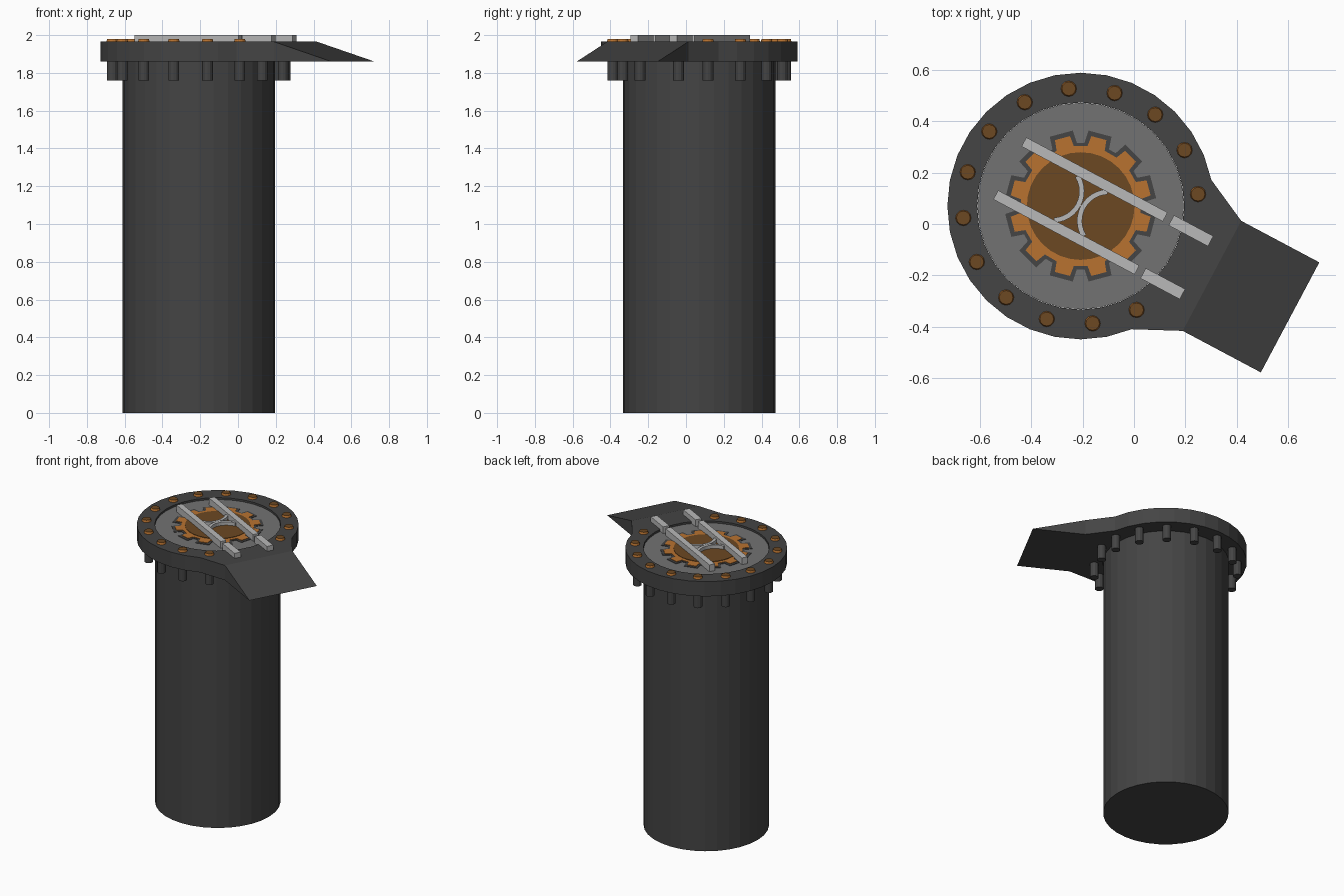
import bpy, bmesh, math
from mathutils import Matrix, Vector

if "Cube" in bpy.data.objects:
    bpy.data.objects.remove(bpy.data.objects["Cube"])

CX, CY = -0.208, 0.07            # axis of the column
AIM = math.radians(-28)          # direction the ramp points
TOP, UNDER, DISC = 1.965, 1.86, 1.952
LOCAL = Matrix.Translation((CX, CY, 0)) @ Matrix.Rotation(AIM, 4, 'Z')


def material(name, rgb):
    m = bpy.data.materials.new(name)
    m.diffuse_color = (*rgb, 1)
    m.use_nodes = True
    m.node_tree.nodes["Principled BSDF"].inputs["Base Color"].default_value = m.diffuse_color
    return m


DARK = material("dark_metal", (0.058, 0.058, 0.058))
GREY = material("grey_plate", (0.17, 0.17, 0.17))
LIGHT = material("light_steel", (0.48, 0.48, 0.48))
ORANGE = material("orange", (0.48, 0.17, 0.03))
BROWN = material("brown", (0.15, 0.065, 0.016))


def finish(bm, name, side, top=None):
    """Make the object; faces that look straight up may get a second colour."""
    bmesh.ops.recalc_face_normals(bm, faces=bm.faces[:])
    if top:
        for f in bm.faces:
            f.material_index = int(f.normal.z > 0.99)
    me = bpy.data.meshes.new(name)
    bm.to_mesh(me)
    bm.free()
    for m in (side, top):
        if m:
            me.materials.append(m)
    ob = bpy.data.objects.new(name, me)
    bpy.context.collection.objects.link(ob)
    return ob


def polar(r, a):
    return (CX + r * math.cos(a), CY + r * math.sin(a))


def prism(name, pts, z0, z1, side, top=None):
    bm = bmesh.new()
    lo = [bm.verts.new((x, y, z0)) for x, y in pts]
    hi = [bm.verts.new((x, y, z1)) for x, y in pts]
    bm.faces.new(lo)
    bm.faces.new(hi)
    for i in range(len(pts)):
        j = (i + 1) % len(pts)
        bm.faces.new((lo[i], lo[j], hi[j], hi[i]))
    return finish(bm, name, side, top)


def circle(r, n):
    return [polar(r, 2 * math.pi * i / n) for i in range(n)]


def pins(name, angles, r0, r1, z0, z1, side, top=None):
    bm = bmesh.new()
    for a in angles:
        x, y = polar(0.46, math.radians(a))
        bmesh.ops.create_cone(bm, cap_ends=True, segments=12, radius1=r0, radius2=r1, depth=z1 - z0,
                              matrix=Matrix.Translation((x, y, (z0 + z1) / 2)))
    return finish(bm, name, side, top)


def local(u, v):
    p = LOCAL @ Vector((u, v, 0))
    return (p.x, p.y)


def bar(name, u0, u1, v, w, z0, z1):
    h = w / 2
    prism(name, [local(u0, v - h), local(u1, v - h), local(u1, v + h), local(u0, v + h)], z0, z1, LIGHT)


# Column with a grey lid
prism("column", circle(0.403, 32), 0, DISC, DARK, GREY)

# Collar ring that runs out into a sloping ramp
bm = bmesh.new()
ring = [polar(0.52, math.radians(11.25 * k)) for k in range(1, 27)]
ring += [local(0.58, -0.243), local(0.58, 0.243)]
lo = [bm.verts.new((x, y, UNDER)) for x, y in ring]
hi = [bm.verts.new((x, y, TOP)) for x, y in ring]
lip = [bm.verts.new((*local(0.925, v), UNDER)) for v in (-0.243, 0.243)]
hole = circle(0.404, 32)
in_lo = [bm.verts.new((x, y, UNDER)) for x, y in hole]
in_hi = [bm.verts.new((x, y, TOP)) for x, y in hole]
n = len(ring)
for i in range(n):
    j = (i + 1) % n
    if i != n - 2:
        bm.faces.new((lo[i], lo[j], hi[j], hi[i]))
for i in range(32):
    j = (i + 1) % 32
    bm.faces.new((in_lo[i], in_hi[i], in_hi[j], in_lo[j]))
bm.faces.new((hi[-2], lip[0], lip[1], hi[-1]))
bm.faces.new((lo[-2], lip[0], hi[-2]))
bm.faces.new((lo[-1], hi[-1], lip[1]))
bm.faces.new((lo[-2], lo[-1], lip[1], lip[0]))
for outer, inner in ((hi, in_hi), (lo, in_lo)):
    edges = []
    for loop in (outer, inner):
        for a, b in zip(loop, loop[1:] + loop[:1]):
            edges.append(bm.edges.get((a, b)) or bm.edges.new((a, b)))
    bmesh.ops.triangle_fill(bm, use_beauty=True, use_dissolve=False, edges=edges)
finish(bm, "collar_with_ramp", DARK)

# Bolt heads on the collar and studs hanging below it
slots = [5.8 + 22.5 * k for k in range(14)]
pins("bolt_heads", slots, 0.031, 0.027, TOP - 0.002, 1.98, ORANGE, BROWN)
pins("studs", slots + [-13.8, -43], 0.028, 0.028, 1.76, UNDER + 0.005, DARK)


# Gear emblem plates on the lid
def gear(name, root, tip, base_half, tip_half, z1, mat):
    pts = []
    for k in range(12):
        for r, d in ((root, -base_half), (tip, -tip_half), (tip, tip_half), (root, base_half)):
            pts.append(polar(r, math.radians(15 + 30 * k + d)))
    prism(name, pts, DISC - 0.002, z1, mat)


gear("gear_border", 0.247, 0.296, 11.5, 9, DISC + 0.003, DARK)
gear("gear", 0.235, 0.276, 8.5, 6.3, DISC + 0.006, ORANGE)
prism("gear_centre", circle(0.21, 32), DISC, DISC + 0.009, BROWN)

# Rails, end blocks and the two curved braces between the rails
for side, v in (("left", 0.117), ("right", -0.117)):
    bar(side + "_rail", -0.313, 0.311, v, 0.04, DISC, 2.0)
    bar(side + "_end_block", 0.338, 0.512, v, 0.045, DISC, 2.0)
for name, s in (("rear_brace", -1), ("front_brace", 1)):
    arc = []
    for r, sign in ((0.103, 1), (0.123, -1)):
        for k in range(-6, 7):
            a = math.radians(60 * k / 6) * sign
            arc.append(local(s * (0.123 - r * math.cos(a)), r * math.sin(a)))
    prism(name, arc, DISC, 1.985, LIGHT)
